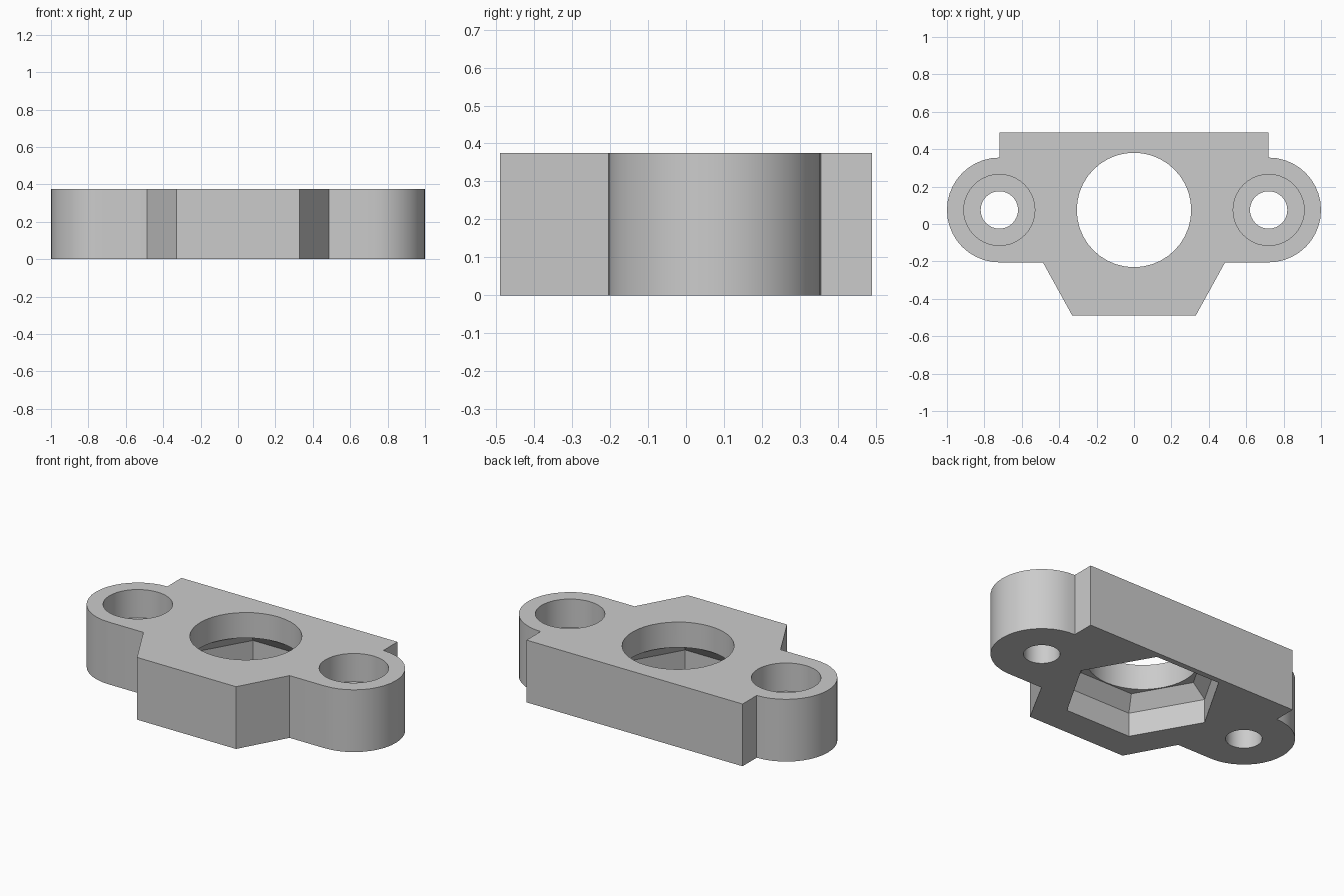
import bpy
import bmesh
from math import sin, cos, pi, radians

if "Cube" in bpy.data.objects:
    bpy.data.objects.remove(bpy.data.objects["Cube"], do_unlink=True)

HEIGHT = 0.375
AXIS_Y = 0.075      # line through all three holes
EAR_X, EAR_R = 0.72, 0.28

grey = bpy.data.materials.new("grey")
grey.use_nodes = True
grey.diffuse_color = (0.6, 0.6, 0.6, 1)
grey.node_tree.nodes["Principled BSDF"].inputs["Base Color"].default_value = (0.6, 0.6, 0.6, 1)


def ring(radius, sides, x=0):
    return [(x + radius * cos(2 * pi * i / sides), AXIS_Y + radius * sin(2 * pi * i / sides))
            for i in range(sides)]


def loft(name, sections):
    """Solid through (outline, z) sections, each with the same point count."""
    bm = bmesh.new()
    loops = [[bm.verts.new((x, y, z)) for x, y in pts] for pts, z in sections]
    n = len(loops[0])
    bm.faces.new(loops[0][::-1])
    bm.faces.new(loops[-1])
    for low, high in zip(loops, loops[1:]):
        for i in range(n):
            j = (i + 1) % n
            bm.faces.new((low[i], low[j], high[j], high[i]))
    bmesh.ops.recalc_face_normals(bm, faces=bm.faces)
    mesh = bpy.data.meshes.new(name)
    bm.to_mesh(mesh)
    bm.free()
    mesh.materials.append(grey)
    obj = bpy.data.objects.new(name, mesh)
    bpy.context.collection.objects.link(obj)
    return obj


# Plate outline: right half from front to back, then mirrored
half = [(0.33, -0.49), (0.487, AXIS_Y - EAR_R)]
half += [(EAR_X + EAR_R * cos(radians(a)), AXIS_Y + EAR_R * sin(radians(a)))
         for a in range(-90, 91, 9)]
half += [(EAR_X, 0.49)]
outline = half + [(-x, y) for x, y in reversed(half)]
plate = loft("mounting_plate", [(outline, 0), (outline, HEIGHT)])

# Centre bore and the hexagonal pocket with a tapered roof below it
bore = ring(0.306, 40)
cutters = [
    loft("bore_cutter", [(bore, 0.1), (bore, 0.5)]),
    loft("hex_pocket_cutter", [(ring(0.44, 6), -0.1), (ring(0.44, 6), 0.145),
                               (ring(0.36, 6), 0.222)]),
]

# Counterbored screw holes in both ears
for side in (-1, 1):
    screw, head = ring(0.1, 32, side * EAR_X), ring(0.19, 40, side * EAR_X)
    cutters += [loft("screw_hole_cutter", [(screw, -0.1), (screw, 0.3)]),
                loft("counterbore_cutter", [(head, 0.205), (head, 0.5)])]

bpy.context.view_layer.objects.active = plate
for cutter in cutters:
    cutter.hide_render = True
    cut = plate.modifiers.new("cut", "BOOLEAN")
    cut.operation = "DIFFERENCE"
    cut.solver = "EXACT"
    cut.object = cutter
    bpy.ops.object.modifier_apply(modifier=cut.name)
    bpy.data.objects.remove(cutter, do_unlink=True)

bpy.ops.object.select_all(action="DESELECT")
plate.select_set(True)
bpy.ops.object.shade_smooth_by_angle(angle=radians(25))
